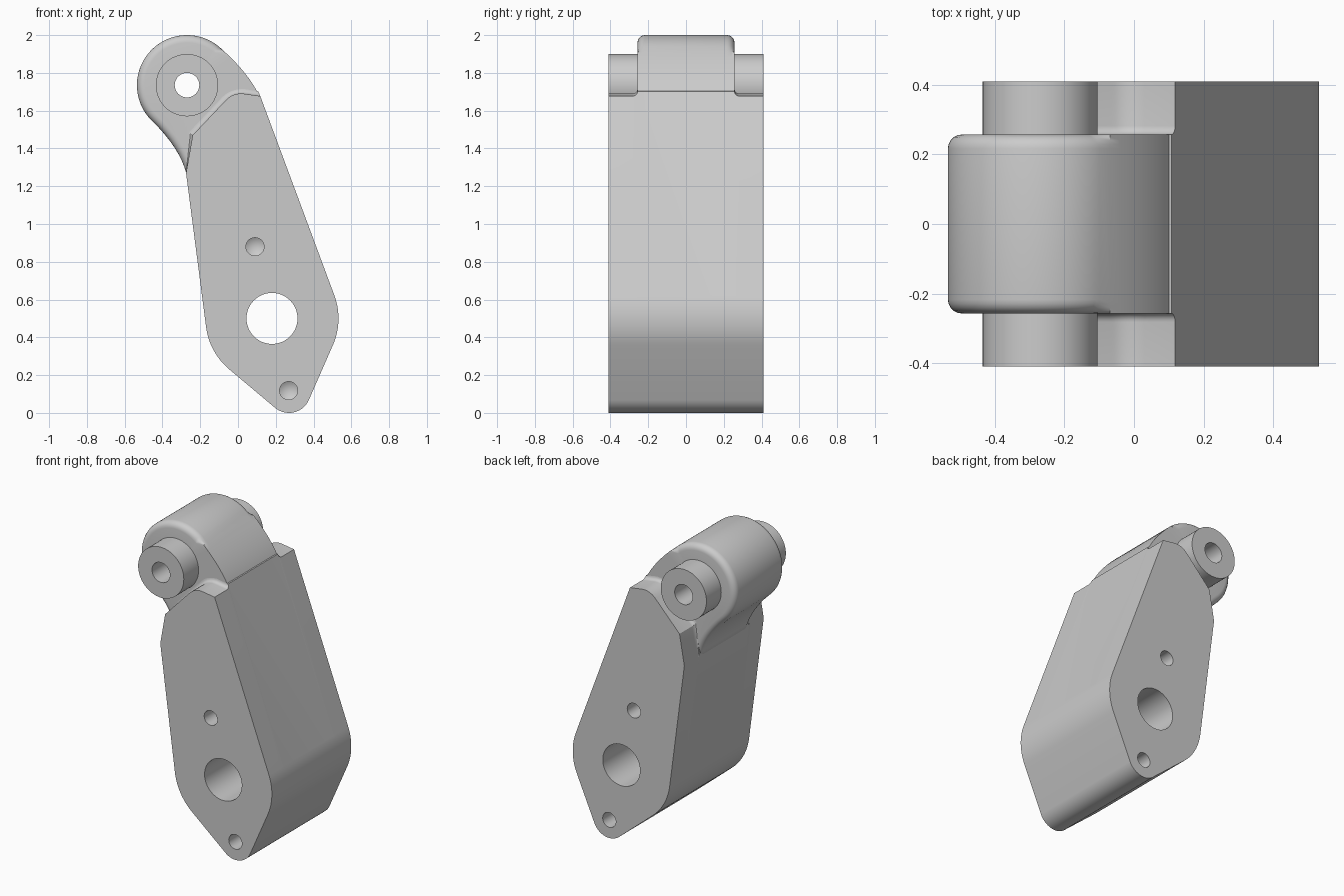
import bpy, bmesh
from math import cos, sin, radians, pi
from mathutils import Vector

if "Cube" in bpy.data.objects:
    bpy.data.objects.remove(bpy.data.objects["Cube"])

grey = bpy.data.materials.new("cast grey")
grey.use_nodes = True
grey.diffuse_color = (0.6, 0.6, 0.6, 1)
grey.node_tree.nodes["Principled BSDF"].inputs["Base Color"].default_value = (0.6, 0.6, 0.6, 1)

PIVOT = (-0.27, 1.735)
BORE = (0.18, 0.5)
FOOT = (0.27, 0.115)
HALF = 0.41        # half width of the body
HEAD = 0.257       # half width of the head
FILLET = 0.025     # shoulder fillet
ROUND = 0.04       # rounding of the head rims


def arc(centre, r, a0, a1, n):
    angles = [radians(a0 + (a1 - a0) * i / n) for i in range(n + 1)]
    return [(centre[0] + r * cos(a), centre[1] + r * sin(a)) for a in angles]


def circle(centre, r, n):
    return arc(centre, r, 0, 360 - 360 / n, n - 1)


def curve(p0, p1, p2, n):
    p0, p1, p2 = Vector(p0), Vector(p1), Vector(p2)
    ts = [i / n for i in range(n + 1)]
    return [tuple(p0 * (1 - t) ** 2 + p1 * 2 * t * (1 - t) + p2 * t * t) for t in ts]


def skin(bm, sections):
    """Join a list of (y, outline) sections with quads and return the rings."""
    rings = [[bm.verts.new((x, y, z)) for x, z in pts] for y, pts in sections]
    for a, b in zip(rings, rings[1:]):
        for i in range(len(a)):
            j = (i + 1) % len(a)
            bm.faces.new((a[i], a[j], b[j], b[i]))
    return rings


def build(name, sections, through=(), blind=()):
    """Skin the sections, then cap both ends around the holes."""
    bm = bmesh.new()
    y0, y1 = sections[0][0], sections[-1][0]
    rings = skin(bm, sections)
    ends = [[rings[0]], [rings[-1]]]
    for centre, r in through:
        tube = skin(bm, [(y, circle(centre, r, 48)) for y in (y0, y1)])
        ends[0].append(tube[0])
        ends[1].append(tube[1])
    for centre, r in blind:
        for end, y, s in ((ends[0], y0, 1), (ends[1], y1, -1)):
            drill = skin(bm, [(y, circle(centre, r, 24)),
                              (y + s * 0.12, circle(centre, r, 24))])
            end.append(drill[0])
            tip = bm.verts.new((centre[0], y + s * 0.15, centre[1]))
            last = drill[1]
            for i in range(len(last)):
                bm.faces.new((last[i - 1], last[i], tip))
    for loops in ends:
        edges = [bm.edges.get((loop[i - 1], loop[i])) for loop in loops for i in range(len(loop))]
        bmesh.ops.triangle_fill(bm, use_beauty=True, edges=edges, normal=(0, 1, 0))
    bmesh.ops.recalc_face_normals(bm, faces=bm.faces)
    mesh = bpy.data.meshes.new(name)
    bm.to_mesh(mesh)
    bm.free()
    mesh.materials.append(grey)
    ob = bpy.data.objects.new(name, mesh)
    bpy.context.collection.objects.link(ob)
    bpy.ops.object.select_all(action='DESELECT')
    ob.select_set(True)
    bpy.context.view_layer.objects.active = ob
    bpy.ops.object.shade_smooth_by_angle(angle=radians(30))


def mirrored(half):
    """Sections from the outer face inwards, repeated on the other side."""
    return [(-y, pts) for y, pts in half] + [(y, pts) for y, pts in half[::-1]]


STEPS = [pi / 2 * i / 5 for i in range(6)]


# Body: wide tapered plate whose sloped shoulder flares into the head
def body_outline(lift):
    side = 0.7 * lift
    peak = curve((-0.065 - side, 1.655 + side), (-0.025 - side, 1.697 + side),
                 (0.03, 1.69 + lift), 5)
    return (arc(BORE, 0.352, 20, -24, 14) + arc(FOOT, 0.115, -24, -129, 14)
            + arc(BORE, 0.352, -129, -172.5, 14)
            + [(-0.275, 1.27), (-0.24 - side, 1.47 + side)] + peak
            + [(0.118 - lift * 0.4, 1.677 + lift)])


body = [(HALF, body_outline(0))]
body += [(HEAD + FILLET * (1 - sin(a)), body_outline(FILLET * (1 - cos(a)))) for a in STEPS]
build("bracket_body", mirrored(body), through=[(BORE, 0.135)],
      blind=[((0.09, 0.88), 0.048), ((0.268, 0.118), 0.048)])

# Head: knuckle with rounded rims on the pivot side only
rim = (arc(PIVOT, 0.265, 50, 225, 48)
       + curve((-0.457, 1.548), (-0.31, 1.405), (-0.274, 1.27), 8)[1:])
neck = ([(-0.2, 1.2), (0.0, 1.4)]
        + curve((0.119, 1.665), (0.06, 1.80), (-0.10, 1.938), 10)[:-1])


def head_outline(inset):
    pts = []
    for i, p in enumerate(rim):
        along = Vector(rim[min(i + 1, len(rim) - 1)]) - Vector(rim[max(i - 1, 0)])
        along.normalize()
        pts.append((p[0] - along.y * inset, p[1] + along.x * inset))
    return pts + neck


head = [(HEAD - ROUND * (1 - cos(a)), head_outline(ROUND * (1 - sin(a)))) for a in STEPS]
build("head", mirrored(head), through=[(PIVOT, 0.1)])

# Pivot boss sticking out of both sides
boss = circle(PIVOT, 0.165, 64)
build("pivot_boss", [(-HALF, boss), (HALF, boss)], through=[(PIVOT, 0.065)])
